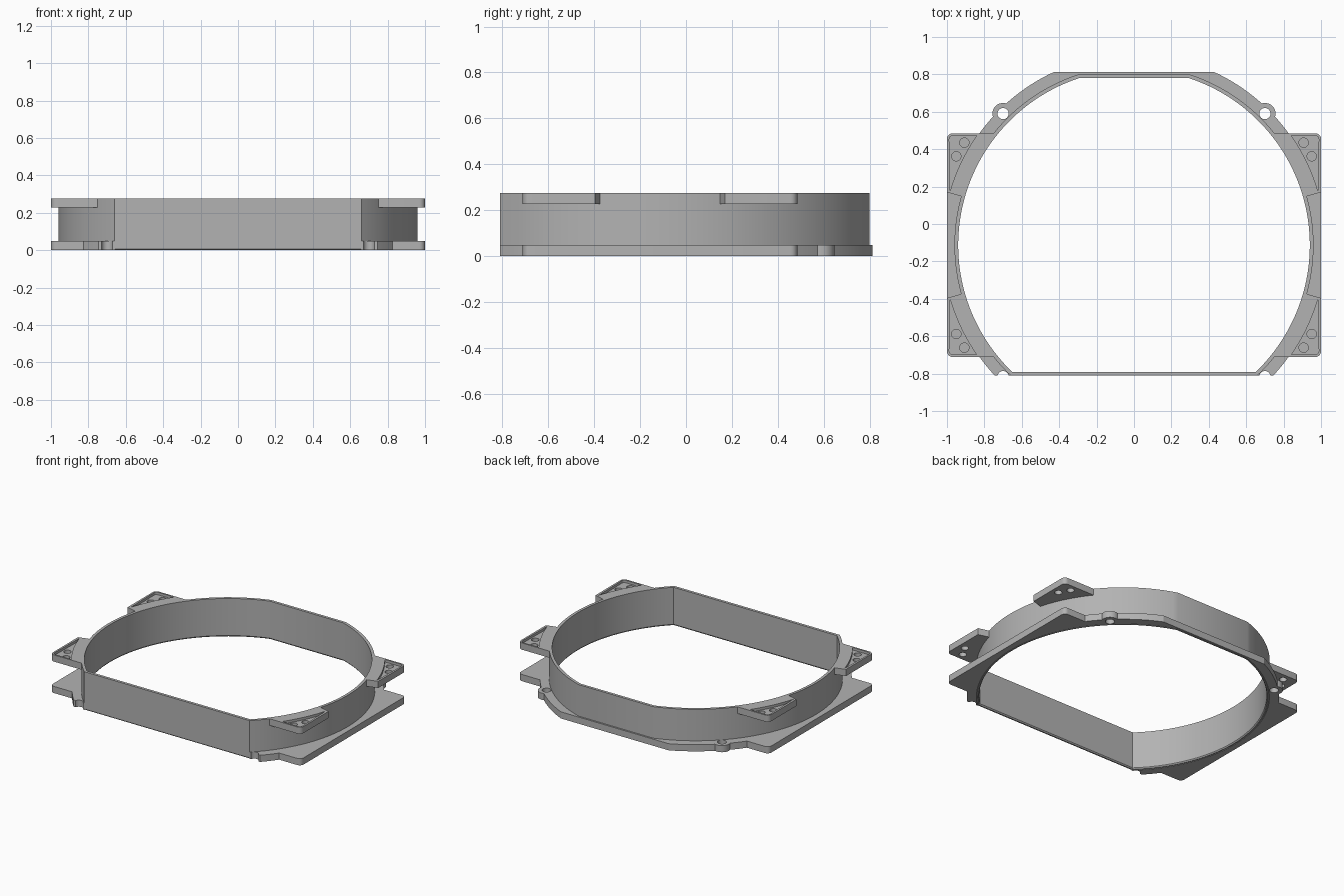
import bpy, bmesh
from math import sin, cos, asin, radians, pi, sqrt

old = bpy.data.objects.get("Cube")
if old:
    bpy.data.objects.remove(old, do_unlink=True)

CY = -0.113               # centre of the round opening
FRONT, BACK = -0.81, 0.80  # flat ends of the wall
TOP = 0.275
FLANGE_TOP = 0.048
TAB_BOTTOM = 0.227
EDGE_Y = 0.485            # back edge of the square corners

grey = bpy.data.materials.new("plain grey")
grey.use_nodes = True
grey.diffuse_color = (0.45, 0.45, 0.45, 1)
grey.node_tree.nodes["Principled BSDF"].inputs["Base Color"].default_value = (0.45, 0.45, 0.45, 1)


def arc(cx, cy, r, a0, a1, n):
    return [(cx + r * cos(a0 + (a1 - a0) * i / n),
             cy + r * sin(a0 + (a1 - a0) * i / n)) for i in range(n + 1)]


def clipped_circle(r, front, back, n=64):
    """Circle outline with flat front and back ends."""
    right = arc(0, CY, r, asin((front - CY) / r), asin((back - CY) / r), n)
    return right + [(-x, y) for x, y in reversed(right)]


def finish(bm, name):
    bmesh.ops.recalc_face_normals(bm, faces=bm.faces[:])
    mesh = bpy.data.meshes.new(name)
    bm.to_mesh(mesh)
    bm.free()
    mesh.materials.append(grey)
    ob = bpy.data.objects.new(name, mesh)
    bpy.context.collection.objects.link(ob)
    return ob


def prism(name, outline, z0, z1):
    bm = bmesh.new()
    face = bm.faces.new([bm.verts.new((x, y, z0)) for x, y in outline])
    ext = bmesh.ops.extrude_face_region(bm, geom=[face], use_keep_orig=True)
    verts = [v for v in ext["geom"] if isinstance(v, bmesh.types.BMVert)]
    bmesh.ops.translate(bm, verts=verts, vec=(0, 0, z1 - z0))
    return finish(bm, name)


def activate(ob):
    bpy.ops.object.select_all(action='DESELECT')
    ob.select_set(True)
    bpy.context.view_layer.objects.active = ob


def combine(ob, tool, operation='DIFFERENCE'):
    activate(ob)
    mod = ob.modifiers.new("combine", 'BOOLEAN')
    mod.operation = operation
    mod.solver = 'EXACT'
    mod.object = tool
    bpy.ops.object.modifier_apply(modifier=mod.name)
    bpy.data.objects.remove(tool, do_unlink=True)


def smooth(ob):
    activate(ob)
    bpy.ops.object.shade_smooth_by_angle(angle=radians(25))


# Tall wall around the opening, with a small chamfer at the bottom
bm = bmesh.new()
sections = [(0.96, 0.0, 0.006), (0.96, 0.0, TOP), (0.94, 0.02, TOP),
            (0.94, 0.02, 0.008), (0.946, 0.014, 0.0), (0.955, 0.005, 0.0)]
rings = []
for r, inset, z in sections:
    outline = clipped_circle(r, FRONT + inset, BACK - inset)
    rings.append([bm.verts.new((x, y, z)) for x, y in outline])
for a, b in zip(rings, rings[1:] + rings[:1]):
    for i in range(len(a)):
        j = (i + 1) % len(a)
        bm.faces.new((a[i], a[j], b[j], b[i]))
smooth(finish(bm, "opening_wall"))

# Base flange: round ends merged with square corners
R = 1.02
c = 0.03
low_y = 2 * CY - EDGE_Y
back_y = 0.812
half = arc(0, CY, R, asin((FRONT - CY) / R), asin((low_y - CY) / R), 6)
half += arc(1 - c, low_y + c, c, -pi / 2, 0, 6)
half += arc(1 - c, EDGE_Y - c, c, 0, pi / 2, 6)
half += arc(0, CY, R, asin((EDGE_Y - CY) / R), asin((back_y - CY) / R), 20)
flange = prism("base_flange", half + [(-x, y) for x, y in reversed(half)], 0, FLANGE_TOP)
EAR_X, EAR_Y = 0.70, 0.59
for s in (1, -1):
    ear = prism("ear", arc(s * EAR_X, EAR_Y, 0.057, 0, 2 * pi, 32)[:-1], 0, FLANGE_TOP)
    combine(flange, ear, 'UNION')
combine(flange, prism("opening_cutter", clipped_circle(0.958, FRONT - 0.05, BACK - 0.002), -0.1, 0.2))
for s in (1, -1):
    for y in (EAR_Y, 2 * CY - EAR_Y):
        hole = arc(s * EAR_X, y, 0.03, 0, 2 * pi, 24)[:-1]
        combine(flange, prism("hole_cutter", hole, -0.1, 0.2))
smooth(flange)


# Four upper corner tabs with a shallow pocket and two holes each
def corner_shape(r, start, edge, top, radius):
    shape = arc(0, CY, r, asin((top - CY) / r), start, 16)
    if r < 1:
        shape.append((edge, CY + edge * sin(start) / cos(start)))
    return shape + arc(edge - radius, top - radius, radius, 0, pi / 2, 6)


tab_outline = corner_shape(0.955, radians(15.8), 1.0, EDGE_Y, c)
pocket = corner_shape(1.025, radians(16.5), 0.988, EDGE_Y - 0.012, 0.02)
for sx, side in ((1, "left"), (-1, "right")):
    for sy, end in ((1, "back"), (-1, "front")):
        def place(points):
            return [(sx * x, CY + sy * (y - CY)) for x, y in points]
        tab = prism(f"{end}_{side}_tab", place(tab_outline), TAB_BOTTOM, TOP)
        combine(tab, prism("pocket_cutter", place(pocket), TOP - 0.018, TOP + 0.1))
        for hx, hy in ((0.907, 0.435), (0.95, 0.362)):
            hole = arc(hx, hy, 0.025, 0, 2 * pi, 24)[:-1]
            combine(tab, prism("hole_cutter", place(hole), 0.1, 0.4))
        smooth(tab)
